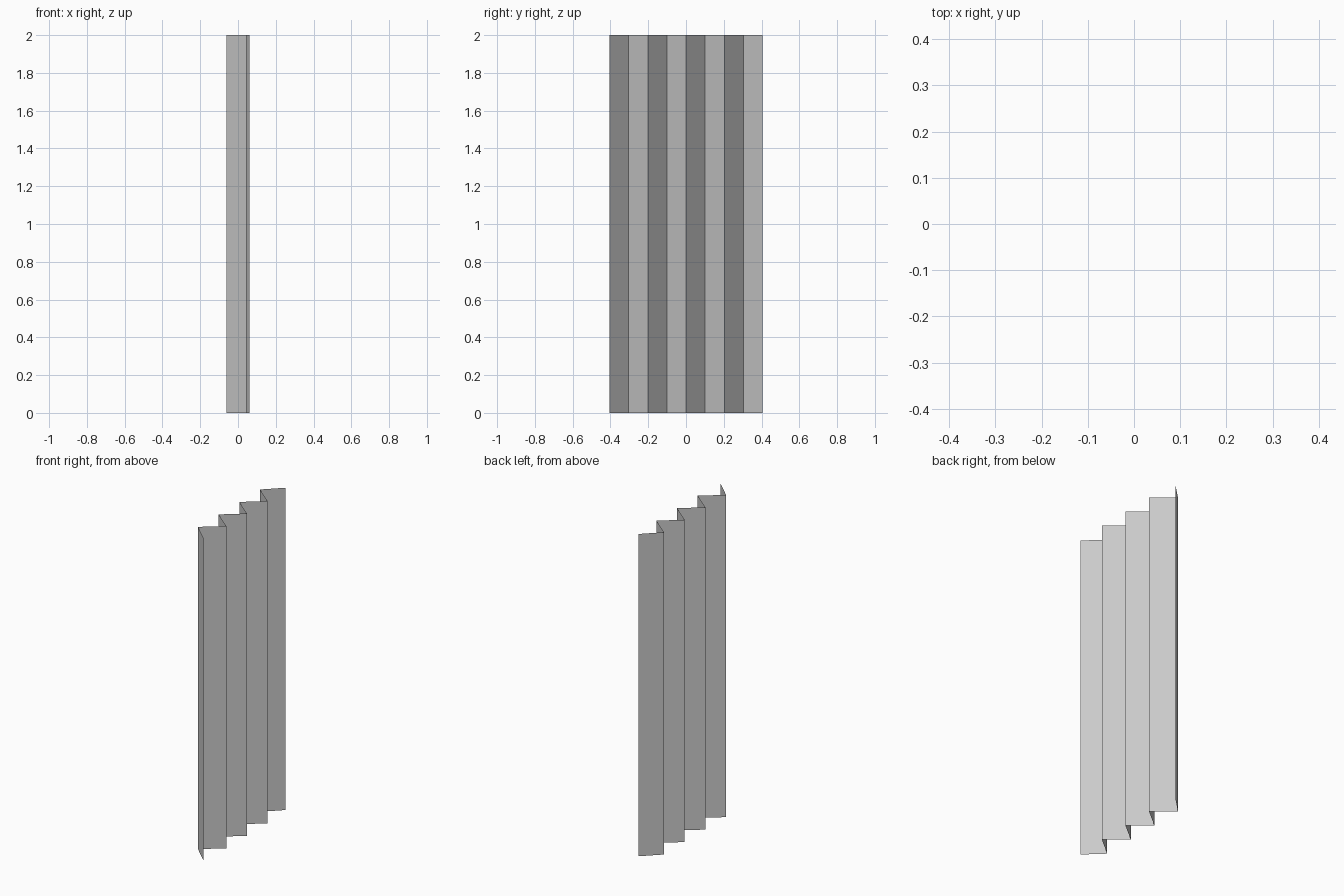
import bpy, bmesh

if "Cube" in bpy.data.objects:
    bpy.data.objects.remove(bpy.data.objects["Cube"])

# Zero-thickness pleated sheet: 8 vertical panels along y
HEIGHT, HALF_WIDTH, PANELS = 2.0, 0.405, 8
DEPTH = 0.062
END_X = {0: 0.045, PANELS: 0.042}   # outer edges stop a little short of the fold line

bm = bmesh.new()

# Zigzag profile on the floor
profile = []
for i in range(PANELS + 1):
    x = END_X.get(i, DEPTH if i % 2 == 0 else -DEPTH)
    y = -HALF_WIDTH + 2 * HALF_WIDTH * i / PANELS
    profile.append(bm.verts.new((x, y, 0)))
edges = [bm.edges.new(pair) for pair in zip(profile, profile[1:])]

# Raise the profile into panels
raised = bmesh.ops.extrude_edge_only(bm, edges=edges)["geom"]
bmesh.ops.translate(bm, vec=(0, 0, HEIGHT),
                    verts=[g for g in raised if isinstance(g, bmesh.types.BMVert)])

# Face the panels towards +x
bm.normal_update()
for face in bm.faces:
    if face.normal.x < 0:
        face.normal_flip()

mesh = bpy.data.meshes.new("pleated_panel")
bm.to_mesh(mesh)
bm.free()
bpy.context.collection.objects.link(bpy.data.objects.new("pleated_panel", mesh))
